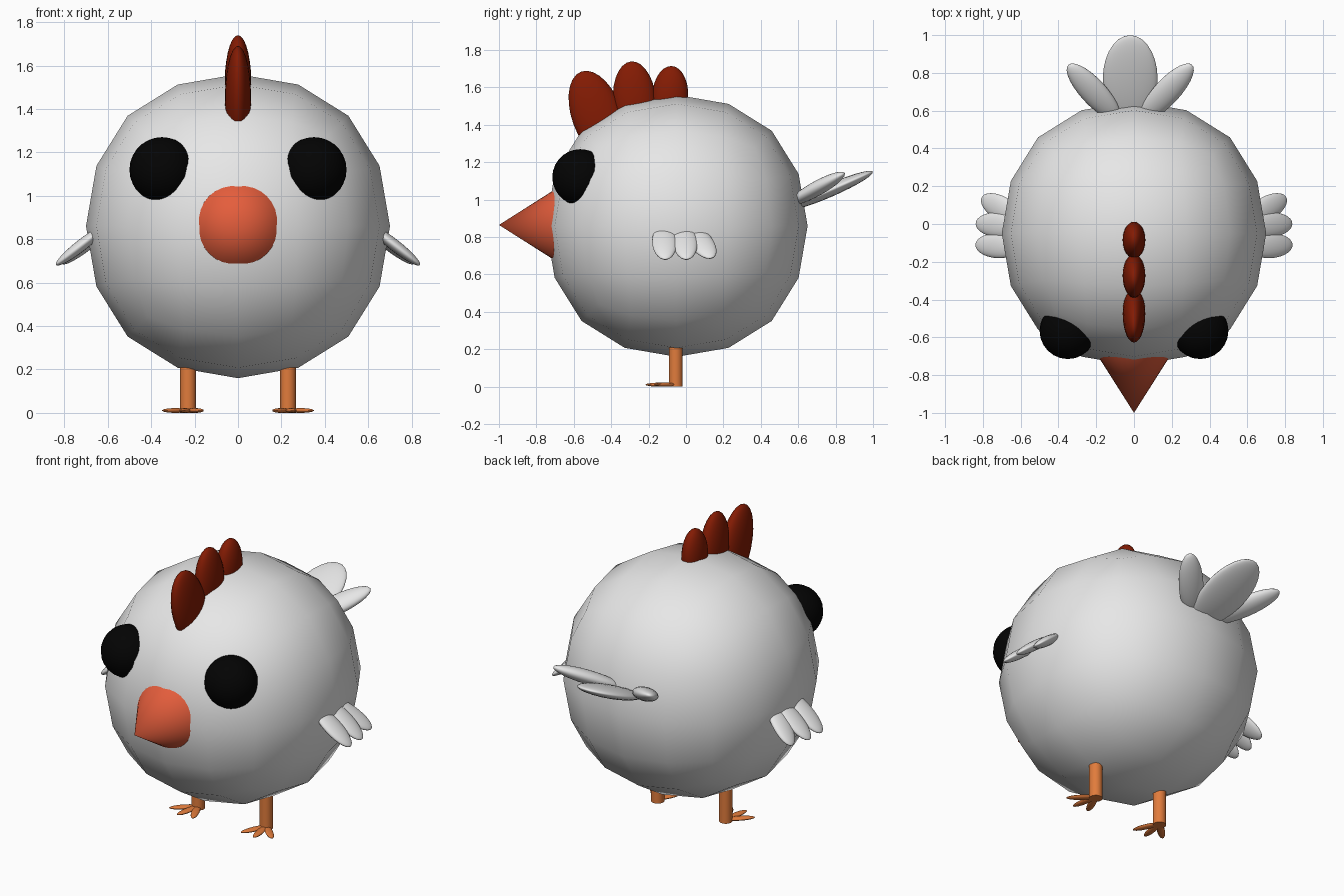
import bpy
from math import radians, sin, cos
from mathutils import Matrix, Vector

default = bpy.data.objects.get("Cube")
if default:
    bpy.data.objects.remove(default, do_unlink=True)


def material(name, rgb):
    mat = bpy.data.materials.new(name)
    mat.use_nodes = True
    mat.diffuse_color = (*rgb, 1)
    mat.node_tree.nodes["Principled BSDF"].inputs["Base Color"].default_value = (*rgb, 1)
    return mat


WHITE = material("feather white", (0.8, 0.8, 0.8))
BLACK = material("eye black", (0.001, 0.001, 0.001))
RED = material("comb red", (0.23, 0.011, 0.001))
CORAL = material("beak coral", (0.78, 0.11, 0.045))
ORANGE = material("leg orange", (0.75, 0.2, 0.045))


def finish(name, mat, sharp=None):
    obj = bpy.context.object
    obj.name = name
    obj.data.materials.append(mat)
    if sharp:
        bpy.ops.object.shade_smooth_by_angle(angle=radians(sharp))
    else:
        bpy.ops.object.shade_smooth()
    return obj


def ellipsoid(name, mat, centre, radii, along=(0, 0, 1), flat=(0, 1, 0)):
    """Radii are width, thickness, length; 'along' is the long axis, 'flat' the thin one."""
    bpy.ops.mesh.primitive_uv_sphere_add(segments=24, ring_count=14)
    obj = finish(name, mat)
    z = Vector(along).normalized()
    x = Vector(flat).cross(z).normalized()
    y = z.cross(x)
    turn = Matrix((x, y, z)).transposed().to_4x4()
    obj.matrix_world = Matrix.Translation(centre) @ turn @ Matrix.Diagonal((*radii, 1))
    return obj


# Body: a rounded cube, coarse enough to keep a faceted outline
bpy.ops.mesh.primitive_cube_add(size=1.668, location=(0, -0.05, 0.86))
body = finish("body", WHITE)
rounding = body.modifiers.new("rounding", "SUBSURF")
rounding.levels = rounding.render_levels = 2

# Beak: a cone pointing forward
bpy.ops.mesh.primitive_cone_add(vertices=32, radius1=0.222, radius2=0, depth=0.35,
                                location=(0, -0.825, 0.865), rotation=(radians(90), 0, 0))
finish("beak", CORAL, 40)

# Comb: three lobes in a row, (y, z, half width, half length, forward lean)
lobes = {"front": (-0.475, 1.45, 0.135, 0.25, 20),
         "middle": (-0.275, 1.53, 0.115, 0.21, 5),
         "back": (-0.085, 1.55, 0.097, 0.165, -3)}
for place, (y, z, width, length, lean) in lobes.items():
    a = radians(lean)
    ellipsoid("comb_" + place, RED, (0, y, z), (width, 0.06, length),
              (0, -sin(a), cos(a)), (1, 0, 0))

# Tail: one broad feather between two slim ones
ellipsoid("tail_middle", WHITE, (-0.02, 0.77, 1.05), (0.145, 0.035, 0.25),
          (0, 0.92, 0.4), (0, -0.4, 0.92))

for side, s in (("left", 1), ("right", -1)):
    ellipsoid("tail_" + side, WHITE, (-0.02 + s * 0.195, 0.7, 1.06), (0.07, 0.04, 0.21),
              (s * 0.62, 0.68, 0.38), (0, -0.4, 0.92))

    # Eye
    ellipsoid(side + "_eye", BLACK, (s * 0.35, -0.565, 1.12), (0.15, 0.15, 0.15))

    # Wing: three drooping feathers, the rear one swept back
    for place, y, sweep in (("front", -0.115, 0.03), ("middle", -0.005, 0.05), ("rear", 0.08, 0.4)):
        ellipsoid(f"{side}_wing_{place}", WHITE, (s * (0.722 - 0.06 * sweep), y, 0.773),
                  (0.066, 0.027, 0.15), (s * 0.77, sweep, -0.6), (s * 0.6, 0, 0.77))

    # Leg
    bpy.ops.mesh.primitive_cylinder_add(vertices=24, radius=0.037, depth=0.26,
                                        location=(s * 0.23, -0.055, 0.13))
    finish(side + "_leg", ORANGE, 40)

    # Toes fanned out in front of the leg, turned slightly outward
    for place, angle in (("inner", -24), ("middle", 10), ("outer", 46)):
        a = radians(angle)
        along = Vector((s * sin(a), -cos(a), 0))
        ellipsoid(f"{side}_toe_{place}", ORANGE, Vector((s * 0.23, -0.055, 0.011)) + along * 0.08,
                  (0.022, 0.011, 0.084), along, (0, 0, 1))
